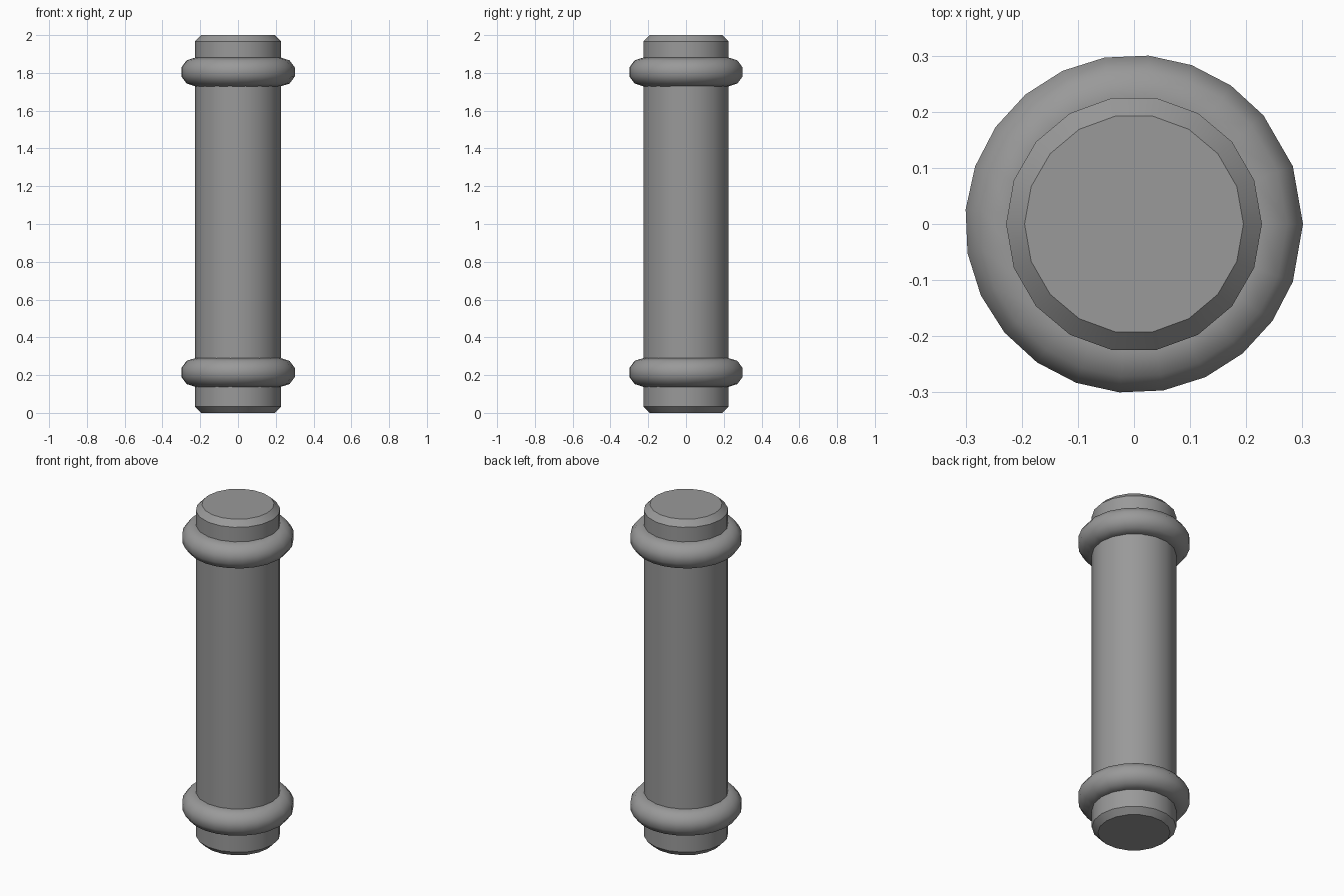
import bpy, bmesh
from math import radians, sin, cos

if "Cube" in bpy.data.objects:
    bpy.data.objects.remove(bpy.data.objects["Cube"])

# Dark grey finish
dark_grey = bpy.data.materials.new("dark_grey")
dark_grey.diffuse_color = (0.32, 0.32, 0.32, 1)
dark_grey.use_nodes = True
dark_grey.node_tree.nodes["Principled BSDF"].inputs["Base Color"].default_value = dark_grey.diffuse_color


def revolve(name, profile, angles, closed):
    """Spin an (r, z) profile about z through the given angles."""
    bm = bmesh.new()
    rings = [[bm.verts.new((r * cos(a), r * sin(a), z)) for r, z in profile] for a in angles]
    n = len(profile)
    for i, ring in enumerate(rings):
        nxt = rings[(i + 1) % len(rings)]
        for j in range(n if closed else n - 1):
            k = (j + 1) % n
            bm.faces.new((ring[j], nxt[j], nxt[k], ring[k]))
    if not closed:
        bm.faces.new([r[0] for r in rings])
        bm.faces.new([r[-1] for r in rings])
    bmesh.ops.recalc_face_normals(bm, faces=bm.faces)
    mesh = bpy.data.meshes.new(name)
    bm.to_mesh(mesh)
    bm.free()
    mesh.materials.append(dark_grey)
    obj = bpy.data.objects.new(name, mesh)
    bpy.context.collection.objects.link(obj)
    bpy.ops.object.select_all(action='DESELECT')
    obj.select_set(True)
    bpy.context.view_layer.objects.active = obj
    return obj


# Shaft: 18-sided cylinder with chamfered ends
R, C = 0.228, 0.033
shaft_angles = [radians(20 * i) for i in range(18)]
revolve("shaft", [(R - C, 0), (R, C), (R, 2 - C), (R - C, 2)], shaft_angles, False)
bpy.ops.object.shade_smooth_by_angle(angle=radians(30))

# Rounded collars near both ends, slightly uneven segments around the ring
ring_angles = [radians(a) for a in [0, 20] + list(range(40, 341, 15))]
for name, z in (("lower_collar", 0.214), ("upper_collar", 1.805)):
    section = [(0.227 + 0.078 * cos(radians(18 + 36 * i)),
                z + 0.076 * sin(radians(18 + 36 * i))) for i in range(10)]
    revolve(name, section, ring_angles, True)
    bpy.ops.object.shade_smooth()
